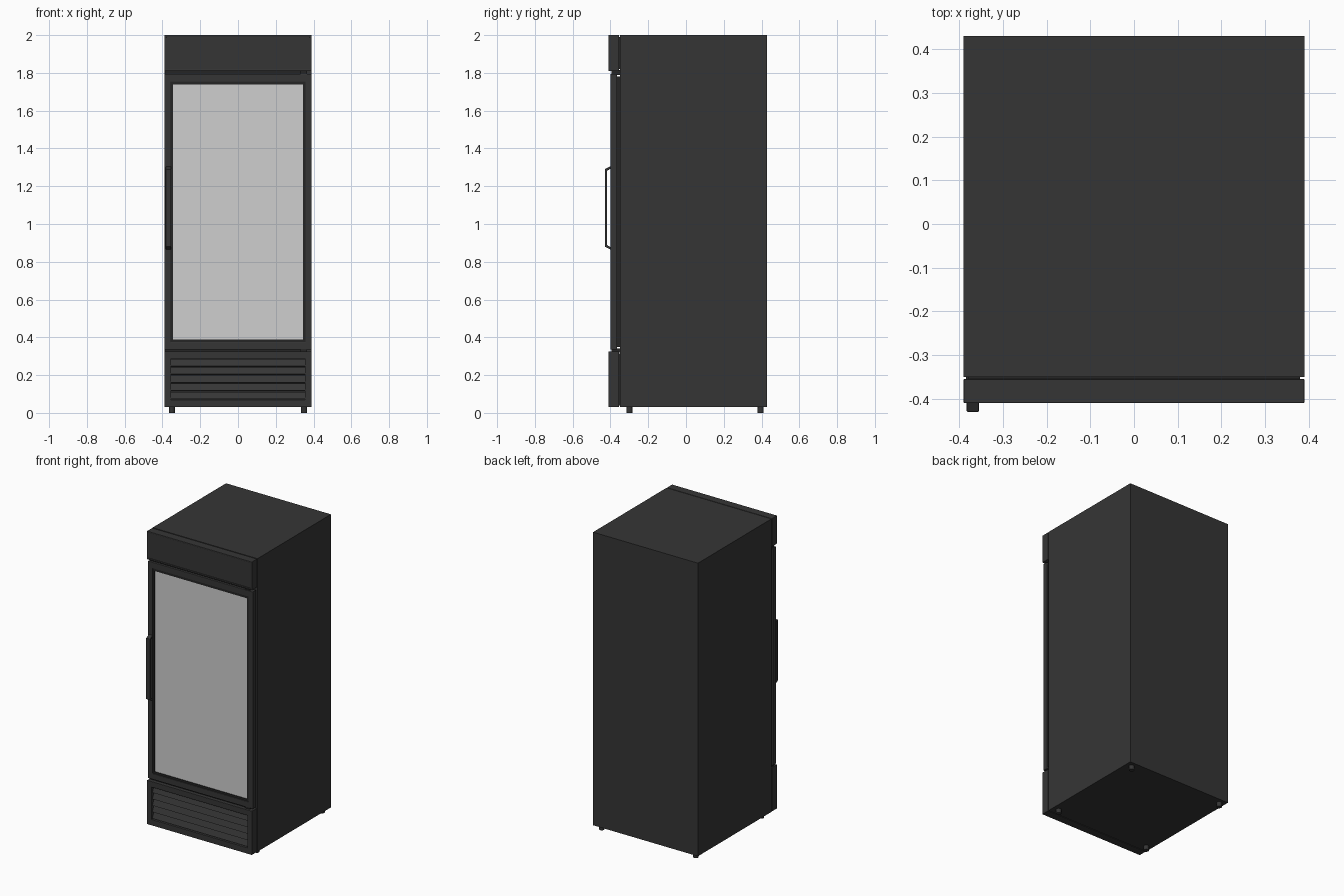
import bpy
import bmesh
from math import radians
from mathutils import Matrix, Vector

cube = bpy.data.objects.get("Cube")
if cube:
    bpy.data.objects.remove(cube, do_unlink=True)


def material(name, rgb):
    m = bpy.data.materials.new(name)
    m.use_nodes = True
    m.diffuse_color = (*rgb, 1)
    m.node_tree.nodes["Principled BSDF"].inputs["Base Color"].default_value = (*rgb, 1)
    return m


CHARCOAL = material("charcoal paint", (0.036, 0.036, 0.036))
RUBBER = material("black rubber", (0.018, 0.018, 0.018))
GLASS = material("pale glass", (0.62, 0.62, 0.62))


def finish(name, bm, mat, bevel=0):
    mesh = bpy.data.meshes.new(name)
    bmesh.ops.recalc_face_normals(bm, faces=bm.faces)
    bm.to_mesh(mesh)
    bm.free()
    mesh.materials.append(mat)
    ob = bpy.data.objects.new(name, mesh)
    bpy.context.collection.objects.link(ob)
    if bevel:
        mod = ob.modifiers.new("edge", "BEVEL")
        mod.width = bevel
        mod.segments = 2
        mod.limit_method = "ANGLE"
    return ob


def add_box(bm, x, y, z, tilt=0):
    """Box from (min, max) ranges, optionally tilted about its own x axis."""
    centre = Vector([(r[0] + r[1]) / 2 for r in (x, y, z)])
    size = [r[1] - r[0] for r in (x, y, z)]
    mat = Matrix.Translation(centre) @ Matrix.Rotation(tilt, 4, "X") @ Matrix.Diagonal((*size, 1))
    bmesh.ops.create_cube(bm, size=1, matrix=mat)


def box(name, x, y, z, mat=CHARCOAL, bevel=0):
    bm = bmesh.new()
    add_box(bm, x, y, z)
    return finish(name, bm, mat, bevel)


def frame(name, half, y, z, inner_half, inner_z, mat=CHARCOAL, bevel=0):
    """Rectangular ring facing the front, swept through the y range."""
    bm = bmesh.new()
    loops = []
    for depth in y:
        for w, (lo, hi) in ((half, z), (inner_half, inner_z)):
            corners = ((-w, lo), (w, lo), (w, hi), (-w, hi))
            loops.append([bm.verts.new((px, depth, pz)) for px, pz in corners])
    front_out, front_in, back_out, back_in = loops
    for a, b in ((front_out, front_in), (back_out, back_in),
                 (front_out, back_out), (front_in, back_in)):
        for i in range(4):
            j = (i + 1) % 4
            bm.faces.new((a[i], a[j], b[j], b[i]))
    return finish(name, bm, mat, bevel)


W = 0.39

# Cabinet body and the thin strips joining the front panels to it
box("cabinet", (-W, W), (-0.35, 0.43), (0.03, 2.0))
box("header_backing", (-0.38, 0.38), (-0.36, -0.35), (1.82, 1.99), RUBBER)
box("grille_backing", (-0.38, 0.38), (-0.36, -0.35), (0.04, 0.315), RUBBER)

# Header with a shallow recessed sign panel
frame("header_frame", W, (-0.41, -0.355), (1.81, 2.0), 0.38, (1.82, 1.99), bevel=0.002)
box("header_panel", (-0.38, 0.38), (-0.406, -0.356), (1.82, 1.99))

# Door: frame, bead, glass and gasket
frame("door_frame", W, (-0.40, -0.365), (0.335, 1.795), 0.357, (0.375, 1.752), bevel=0.003)
frame("glass_bead", 0.357, (-0.395, -0.367), (0.375, 1.752), 0.345, (0.388, 1.738), RUBBER)
box("door_glass", (-0.345, 0.345), (-0.390, -0.372), (0.388, 1.738), GLASS)
frame("door_gasket", 0.38, (-0.366, -0.349), (0.35, 1.78), 0.34, (0.39, 1.74), RUBBER)

# Hinges in the gaps above and below the door
for label, low, high in (("upper", 1.79, 1.815), ("lower", 0.32, 0.34)):
    box(label + "_hinge", (0.33, 0.365), (-0.395, -0.35), (low, high), RUBBER)
    box(label + "_gap_filler", (-0.385, 0.33), (-0.385, -0.35), (low, high), RUBBER)

# Lower grille: frame, dark back and angled slats
frame("grille_frame", W, (-0.41, -0.355), (0.03, 0.325), 0.355, (0.07, 0.287), bevel=0.002)
box("grille_recess", (-0.36, 0.36), (-0.375, -0.36), (0.065, 0.29))
bm = bmesh.new()
SLATS = 5
pitch = (0.287 - 0.07) / SLATS
for i in range(SLATS):
    mid = 0.07 + pitch * (i + 0.5)
    add_box(bm, (-0.355, 0.355), (-0.395, -0.389), (mid - 0.02, mid + 0.02), radians(-25))
finish("grille_slats", bm, CHARCOAL)

# Door handle: a bar with slanted ends, extruded sideways
outer = [(-0.40, 0.865), (-0.43, 0.88), (-0.43, 1.29), (-0.40, 1.305)]
inner = [(-0.40, 0.878), (-0.418, 0.888), (-0.418, 1.282), (-0.40, 1.292)]
bm = bmesh.new()
rings = [[bm.verts.new((-0.383, y, z)) for y, z in line] for line in (outer, inner)]
side = [bm.faces.new((rings[0][i], rings[0][i + 1], rings[1][i + 1], rings[1][i]))
        for i in range(3)]
grown = bmesh.ops.extrude_face_region(bm, geom=side)["geom"]
bmesh.ops.translate(bm, vec=(0.028, 0, 0),
                    verts=[g for g in grown if isinstance(g, bmesh.types.BMVert)])
finish("door_handle", bm, CHARCOAL, bevel=0.002)

# Four round feet
for side_name, x in (("right", -0.35), ("left", 0.35)):
    for end, y in (("front", -0.30), ("back", 0.395)):
        bm = bmesh.new()
        bmesh.ops.create_cone(bm, cap_ends=True, segments=20, radius1=0.016, radius2=0.016,
                              depth=0.032, matrix=Matrix.Translation((x, y, 0.016)))
        foot = finish(end + "_" + side_name + "_foot", bm, CHARCOAL)
        bpy.ops.object.select_all(action="DESELECT")
        foot.select_set(True)
        bpy.context.view_layer.objects.active = foot
        bpy.ops.object.shade_smooth_by_angle()
